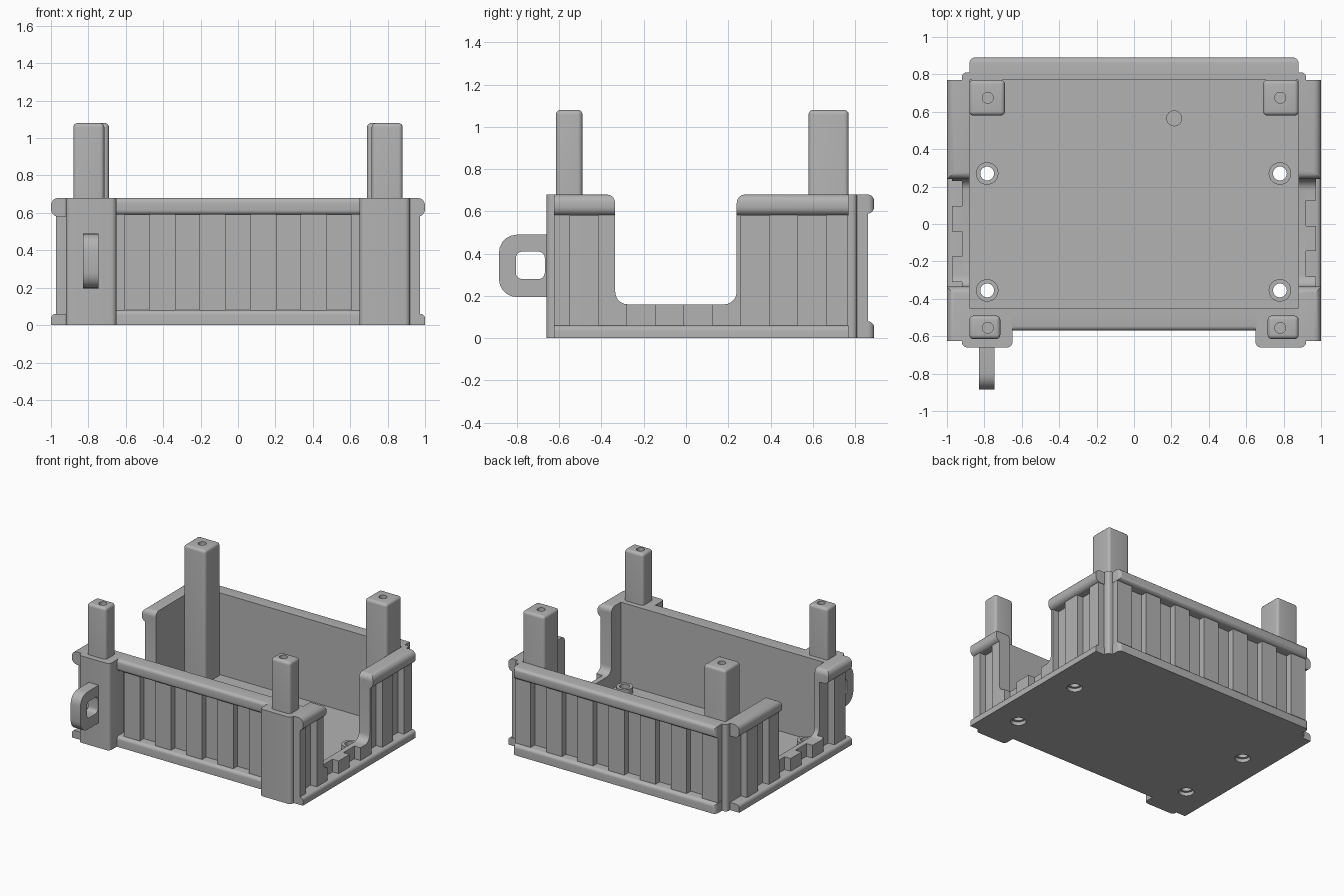
import bpy, bmesh, math
from mathutils import Matrix

old = bpy.data.objects.get("Cube")
if old:
    bpy.data.objects.remove(old, do_unlink=True)

grey = bpy.data.materials.new("plain_grey")
grey.use_nodes = True
grey.diffuse_color = (0.45, 0.45, 0.45, 1)
grey.node_tree.nodes["Principled BSDF"].inputs["Base Color"].default_value = (0.45, 0.45, 0.45, 1)

TOP = 0.68      # rim height
FLOOR = 0.04    # floor thickness
PITCH = 0.27    # rib spacing
RIB = 0.135     # rib width


def finish(name, bm):
    mesh = bpy.data.meshes.new(name)
    bmesh.ops.recalc_face_normals(bm, faces=bm.faces)
    bm.to_mesh(mesh)
    bm.free()
    mesh.materials.append(grey)
    ob = bpy.data.objects.new(name, mesh)
    bpy.context.collection.objects.link(ob)
    return ob


def box(name, x, y, z, bevel=0.0, pick=None):
    """Box from ranges; pick(axis, midpoint) chooses the edges to round."""
    bm = bmesh.new()
    bmesh.ops.create_cube(bm, size=1)
    rng = [sorted(r) for r in (x, y, z)]
    for v in bm.verts:
        v.co = [r[1] if c > 0 else r[0] for c, r in zip(v.co, rng)]
    if bevel:
        edges = []
        for e in bm.edges:
            d = e.verts[1].co - e.verts[0].co
            axis = max(range(3), key=lambda i: abs(d[i]))
            if pick is None or pick("xyz"[axis], (e.verts[0].co + e.verts[1].co) / 2):
                edges.append(e)
        bmesh.ops.bevel(bm, geom=edges, offset=bevel, segments=5, profile=0.5, affect='EDGES')
    return finish(name, bm)


def cylinder(name, x, y, z0, z1, r):
    bm = bmesh.new()
    bmesh.ops.create_cone(bm, cap_ends=True, segments=32, radius1=r, radius2=r, depth=z1 - z0,
                          matrix=Matrix.Translation((x, y, (z0 + z1) / 2)))
    return finish(name, bm)


def cut(ob, cutter, keep=False):
    mod = ob.modifiers.new("cut", 'BOOLEAN')
    mod.operation, mod.solver, mod.object = 'DIFFERENCE', 'EXACT', cutter
    bpy.context.view_layer.objects.active = ob
    bpy.ops.object.modifier_apply(modifier=mod.name)
    if not keep:
        bpy.data.objects.remove(cutter, do_unlink=True)


def ribs(start, lo, hi):
    """Rib intervals of the repeating pattern clipped to lo..hi."""
    a = start - PITCH * math.ceil((start - lo) / PITCH)
    while a < hi:
        p, q = max(a, lo), min(a + RIB, hi)
        if q - p > 0.01:
            yield p, q
        a += PITCH


# Floor with counterbored mounting bosses and one shallow round mark
floor = box("floor", (-0.89, 0.89), (-0.46, 0.78), (0, FLOOR))
cut(floor, cylinder("mark_cutter", 0.215, 0.565, 0.025, 0.1, 0.04))
for sx in (-0.785, 0.78):
    for y in (0.27, -0.355):
        boss = cylinder("mounting_boss", sx, y, 0.028, 0.085, 0.06)
        cut(floor, cylinder("bore_cutter", sx, y, -0.1, 0.028, 0.055))
        hole = cylinder("hole_cutter", sx, y, -0.1, 0.2, 0.037)
        cut(floor, hole, keep=True)
        cut(boss, hole)

# Front and back walls
box("back_wall", (-0.92, 0.92), (0.77, 0.81), (0, TOP), 0.025,
    lambda a, m: a == "z" and m.y > 0.8)
box("front_wall", (-0.7, 0.7), (-0.49, -0.45), (0, TOP))
for p, q in ribs(-RIB / 2, -0.88, 0.88):
    box("back_rib", (p, q), (0.8, 0.86), (0.03, 0.64))
for p, q in ribs(-RIB / 2, -0.65, 0.65):
    box("front_rib", (p, q), (-0.54, -0.48), (0.03, 0.64))
for z in ((0, 0.08), (0.59, TOP)):
    box("back_rail", (-0.88, 0.88), (0.78, 0.89), z, 0.03,
        lambda a, m: m.y > 0.88 and (a == "z" or (a == "x" and abs(m.z - 0.34) < 0.345 and m.z > 0.01)))
    box("front_rail", (-0.66, 0.66), (-0.57, -0.46), z, 0.025,
        lambda a, m: m.y < -0.56 and a == "x" and m.z > 0.01)

# Side walls with ribs, opened in the middle by a rounded cutter
opening = box("opening_cutter", (-1.3, 1.3), (-0.335, 0.24), (0.16, 2), 0.06,
              lambda a, m: a == "x" and m.z < 1)
opening.hide_render = True
for s, start in ((1, -0.01 - RIB), (-1, -0.04)):
    wall = box("side_wall", (s * 0.88, s * 0.92), (-0.5, 0.78), (0, 0.64))
    cut(wall, opening, keep=True)
    for p, q in ribs(start, -0.625, 0.765):
        rib = box("side_rib", (s * 0.9, s * 0.973), (p, q), (0.03, 0.64))
        if not (q < -0.335 or p > 0.24):
            cut(rib, opening, keep=True)
    box("side_bottom_rail", (s * 0.89, s), (-0.625, 0.77), (0, 0.06), 0.025,
        lambda a, m: a == "y" and abs(m.x) > 0.99 and m.z > 0.01)
    for end, y in ((-0.335, (-0.625, -0.335)), (0.24, (0.24, 0.77))):
        box("side_top_rail", (s * 0.88, s), y, (0.58, TOP), 0.04,
            lambda a, m: (a == "y" and abs(m.x) > 0.99) or
                         (a == "x" and abs(m.y - end) < 0.01 and m.z > 0.6))

    # Front corner blocks and the four tall posts with screw holes
    box("front_corner_block", (s * 0.65, s * 0.92), (-0.66, -0.45), (0, TOP), 0.028,
        lambda a, m: a == "z" and m.y < -0.6)
    for name, inner, y, z0 in (("front_post", 0.715, (-0.615, -0.49), 0.66),
                               ("back_post", 0.69, (0.58, 0.77), 0.03)):
        post = box(name, (s * inner, s * 0.88), y, (z0, 1.08), 0.022,
                   lambda a, m: a == "z" or m.z > 1)
        cut(post, cylinder("screw_cutter", s * 0.782, -0.555 if y[0] < 0 else 0.675, 0.85, 1.2, 0.029))
bpy.data.objects.remove(opening, do_unlink=True)

# Loop handle on the front right block
handle = box("loop_handle", (-0.83, -0.745), (-0.885, -0.64), (0.195, 0.49), 0.085,
             lambda a, m: a == "x" and m.y < -0.8)
cut(handle, box("loop_cutter", (-0.95, -0.65), (-0.805, -0.668), (0.28, 0.41), 0.03,
                lambda a, m: a == "x"))

# Smooth rounded edges, keep corners crisp
bpy.ops.object.select_all(action='DESELECT')
for ob in bpy.context.collection.objects:
    if ob.type == 'MESH' and grey.name in ob.data.materials:
        ob.select_set(True)
        bpy.context.view_layer.objects.active = ob
bpy.ops.object.shade_smooth_by_angle(angle=math.radians(32))
